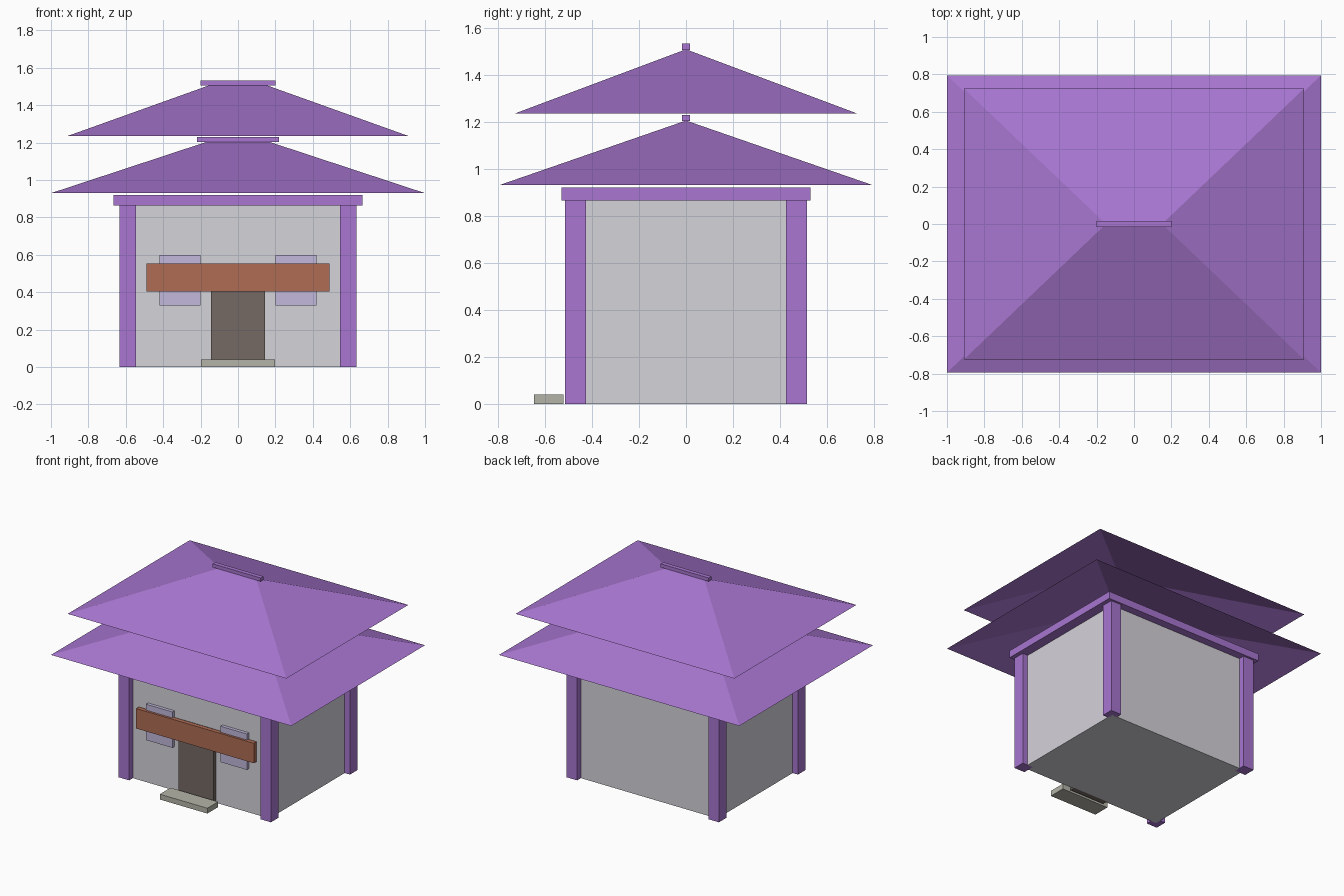
import bpy

if "Cube" in bpy.data.objects:
    bpy.data.objects.remove(bpy.data.objects["Cube"], do_unlink=True)


def material(name, rgb):
    """Flat material from 0-255 screen colours, stored as linear values."""
    linear = [((c / 255 + 0.055) / 1.055) ** 2.4 for c in rgb] + [1.0]
    mat = bpy.data.materials.new(name)
    mat.use_nodes = True
    mat.diffuse_color = linear
    mat.node_tree.nodes["Principled BSDF"].inputs["Base Color"].default_value = linear
    return mat


purple = material("purple", (168, 118, 208))
plaster = material("pale grey plaster", (213, 211, 218))
glass = material("lavender glass", (194, 184, 219))
rust = material("rust brown", (175, 108, 84))
dark_wood = material("dark wood", (117, 106, 99))
stone = material("stone", (181, 180, 169))


def add_mesh(name, verts, faces, mat):
    mesh = bpy.data.meshes.new(name)
    mesh.from_pydata(verts, [], faces)
    mesh.materials.append(mat)
    obj = bpy.data.objects.new(name, mesh)
    bpy.context.collection.objects.link(obj)
    return obj


def box(name, x, y, z, mat):
    """Box spanning the (low, high) ranges on each axis."""
    verts = [(i, j, k) for k in z for j in y for i in x]
    faces = [(0, 2, 3, 1), (4, 5, 7, 6), (0, 1, 5, 4),
             (1, 3, 7, 5), (3, 2, 6, 7), (2, 0, 4, 6)]
    return add_mesh(name, verts, faces, mat)


def hip_roof(name, half_x, half_y, eave, ridge_half, ridge):
    """Open-bottomed hipped roof: four thin slopes meeting at a ridge."""
    verts = [(-half_x, -half_y, eave), (half_x, -half_y, eave),
             (half_x, half_y, eave), (-half_x, half_y, eave),
             (-ridge_half, 0, ridge), (ridge_half, 0, ridge)]
    faces = [(0, 1, 5, 4), (1, 2, 5), (2, 3, 4, 5), (3, 0, 4)]
    return add_mesh(name, verts, faces, purple)


# Hall body, corner columns and top beam
box("walls", (-0.59, 0.59), (-0.47, 0.47), (0, 0.87), plaster)
for side, sx in (("left", 1), ("right", -1)):
    for end, sy in (("front", -1), ("back", 1)):
        cx, cy = 0.59 * sx, 0.47 * sy
        box(f"{end}_{side}_column", (cx - 0.044, cx + 0.044),
            (cy - 0.044, cy + 0.044), (0, 0.865), purple)
box("top_beam", (-0.665, 0.665), (-0.53, 0.53), (0.865, 0.92), purple)

# Two stacked roofs with ridge caps
hip_roof("lower_roof", 1.0, 0.795, 0.93, 0.165, 1.205)
box("lower_ridge_cap", (-0.218, 0.218), (-0.016, 0.016), (1.203, 1.229), purple)
hip_roof("upper_roof", 0.91, 0.725, 1.236, 0.15, 1.508)
box("upper_ridge_cap", (-0.2, 0.2), (-0.016, 0.016), (1.506, 1.532), purple)

# Front details
box("door", (-0.145, 0.145), (-0.5, -0.46), (0, 0.55), dark_wood)
box("door_step", (-0.198, 0.198), (-0.647, -0.52), (0, 0.04), stone)
box("sign_board", (-0.49, 0.49), (-0.512, -0.48), (0.405, 0.555), rust)
for side, sx in (("left", 1), ("right", -1)):
    cx = 0.31 * sx
    box(f"{side}_window", (cx - 0.11, cx + 0.11), (-0.495, -0.46), (0.33, 0.6), glass)
